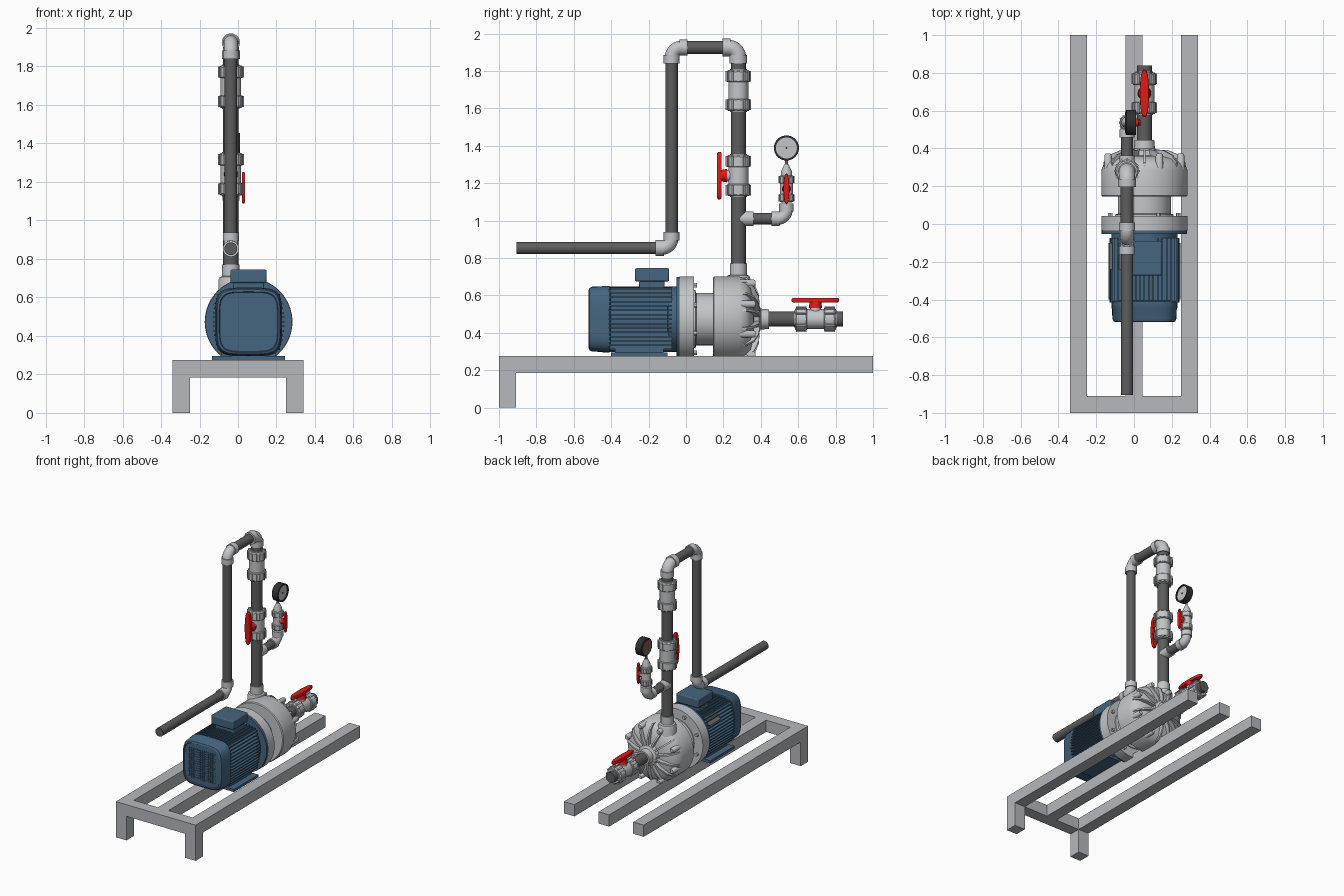
import bpy, bmesh, math
from mathutils import Matrix, Vector

if "Cube" in bpy.data.objects:
    bpy.data.objects.remove(bpy.data.objects["Cube"])

def material(name, c):
    m = bpy.data.materials.new(name)
    m.diffuse_color = (*c, 1)
    m.use_nodes = True
    m.node_tree.nodes["Principled BSDF"].inputs["Base Color"].default_value = m.diffuse_color
    return m

STEEL = material("frame_grey", (0.47, 0.48, 0.51))
CAST = material("pump_grey", (0.55, 0.56, 0.58))
PIPE = material("dark_pipe", (0.11, 0.11, 0.11))
BLUE = material("motor_blue", (0.06, 0.13, 0.21))
RED = material("handle_red", (0.75, 0.01, 0.01))
BLACK = material("gauge_black", (0.03, 0.03, 0.035))
BROWN = material("brass_brown", (0.20, 0.12, 0.08))
PLATE = material("plate_grey", (0.18, 0.18, 0.18))

X, Y, Z = Vector((1, 0, 0)), Vector((0, 1, 0)), Vector((0, 0, 1))

def axes(o, z, x=None):
    """Matrix with local z along z and local x along x."""
    z = Vector(z).normalized()
    x = Vector(x) if x is not None else (X if abs(z.x) < 0.9 else Y)
    x = (x - z * x.dot(z)).normalized()
    m = Matrix((x, z.cross(x), z)).transposed().to_4x4()
    m.translation = Vector(o)
    return m

def add(name, bm, mat, M=Matrix()):
    bm.transform(M)
    bmesh.ops.recalc_face_normals(bm, faces=bm.faces)
    me = bpy.data.meshes.new(name)
    bm.to_mesh(me)
    bm.free()
    me.materials.append(mat)
    ob = bpy.data.objects.new(name, me)
    bpy.context.collection.objects.link(ob)
    return ob

def skin(bm, loops):
    rows = [[bm.verts.new(p) for p in loop] for loop in loops]
    for a, b in zip(rows, rows[1:]):
        for i in range(len(a)):
            j = (i + 1) % len(a)
            bm.faces.new((a[i], a[j], b[j], b[i]))
    bm.faces.new(rows[0][::-1])
    bm.faces.new(rows[-1])

def ring(r, h, n=32, ry=None, power=2):
    """Circle, ellipse or rounded square (higher power) at height h."""
    out = []
    for i in range(n):
        c, s = math.cos(math.tau * i / n), math.sin(math.tau * i / n)
        f = lambda v: math.copysign(abs(v) ** (2 / power), v)
        out.append((r * f(c), (ry or r) * f(s), h))
    return out

def lathe(name, prof, mat, M, n=32):
    bm = bmesh.new()
    skin(bm, [ring(r, h, n) for r, h in prof])
    return add(name, bm, mat, M)

def rod(name, a, b, r, mat, n=32):
    a, b = Vector(a), Vector(b)
    return lathe(name, [(r, 0), (r, (b - a).length)], mat, axes(a, b - a), n)

def put_box(bm, lo, hi, M=Matrix()):
    lo, hi = Vector(lo), Vector(hi)
    d = hi - lo
    bmesh.ops.create_cube(bm, size=1, matrix=M @ Matrix.Translation((lo + hi) / 2) @ Matrix.Diagonal((*d, 1)))

def boxes(name, items, mat, M=Matrix()):
    bm = bmesh.new()
    for lo, hi in items:
        put_box(bm, lo, hi)
    return add(name, bm, mat, M)

def elbow(name, corner, d1, d2, r=0.042, R=0.055):
    """Quarter bend joining the legs that leave the corner along d1 and d2, with end collars."""
    c, d1, d2 = Vector(corner), Vector(d1), Vector(d2)
    ctr, side, loops = c + (d1 + d2) * R, d1.cross(d2), []
    for k in range(9):
        t = math.pi / 2 * k / 8
        out = -d2 * math.cos(t) - d1 * math.sin(t)
        loops.append([ctr + out * (R + r * math.cos(a)) + side * r * math.sin(a)
                      for a in (math.tau * i / 28 for i in range(28))])
    bm = bmesh.new()
    skin(bm, loops)
    add(name, bm, CAST)
    for i, d in enumerate((d1, d2)):
        rod(f"{name}_collar_{i}", c + d * R * 0.75, c + d * (R + 0.03), r + 0.005, CAST)

def valve(name, o, flow, side, s=1.0, handle=True):
    """Union valve with two ribbed nuts and an optional lever handle."""
    M = axes(o, flow, side) @ Matrix.Scale(s, 4)
    lathe(name + "_body", [(0.046, -0.115), (0.046, -0.05), (0.053, -0.045), (0.053, 0.045), (0.046, 0.05), (0.046, 0.115)], CAST, M)
    bm = bmesh.new()
    for k in (-1, 1):
        skin(bm, [ring(r, k * h) for r, h in ((0.058, 0.045), (0.062, 0.05), (0.062, 0.1), (0.054, 0.11))])
        for i in range(12):
            put_box(bm, (0.055, -0.006, k * 0.077 - 0.028), (0.068, 0.006, k * 0.077 + 0.028),
                    Matrix.Rotation(math.tau * i / 12, 4, 'Z'))
    add(name + "_nuts", bm, CAST, M)
    if handle:
        side_m = M @ Matrix.Rotation(math.pi / 2, 4, 'Y')
        lathe(name + "_neck", [(0.03, 0.03), (0.03, 0.062)], CAST, side_m, 20)
        lathe(name + "_stem", [(0.036, 0.06), (0.03, 0.095)], RED, side_m, 20)
        bm = bmesh.new()
        skin(bm, [ring(0.127 * q, h, 32, 0.024 * q, 2.4) for q, h in ((0.95, 0.09), (1, 0.095), (1, 0.108), (0.95, 0.113))])
        add(name + "_handle", bm, RED, side_m)

# Frame: three rails, front beam and two legs
boxes("frame_rails", [((x - 0.045, -0.91, 0.185), (x + 0.045, 1, 0.275)) for x in (-0.295, 0, 0.295)], STEEL)
boxes("frame_front_beam", [((-0.34, -1, 0.185), (0.34, -0.91, 0.275))], STEEL)
boxes("frame_legs", [((x - 0.045, -1, 0), (x + 0.045, -0.91, 0.185)) for x in (-0.295, 0.295)], STEEL)

# Motor, built along +y from its axis
CX, CZ = 0.055, 0.473
AX = axes((CX, 0, CZ), Y, X)
lathe("motor_core", [(0.152, -0.43), (0.152, -0.1), (0.175, -0.095), (0.175, -0.045)], BLUE, AX, 48)
lathe("motor_flange", [(0.226, -0.052), (0.226, -0.034)], BLUE, AX, 64)
bm = bmesh.new()
skin(bm, [ring(0.174 * q, h, 64, 0.178 * q, 4.5) for q, h in
          ((0.97, -0.405), (1, -0.41), (1, -0.445), (0.985, -0.45), (0.975, -0.5), (0.94, -0.515), (0.88, -0.52), (0.86, -0.514))])
add("fan_cover", bm, BLUE, AX)
fins = []
for i in range(-6, 7):
    o = i * 0.0235
    e = 0.186 - 1.2 * o * o
    fins.append(((CX - e, -0.415, CZ + o - 0.004), (CX + e, -0.075, CZ + o + 0.004)))
    e = 0.175 - 0.8 * o * o
    fins.append(((CX + o - 0.004, -0.415, CZ - e), (CX + o + 0.004, -0.075, CZ + e)))
boxes("motor_fins", fins, BLUE)
g = [i * 0.018 for i in range(-6, 7)]
boxes("fan_grille", [((CX + o - 0.002, -0.518, CZ - 0.115), (CX + o + 0.002, -0.512, CZ + 0.115)) for o in g]
      + [((CX - 0.115, -0.518, CZ + o - 0.002), (CX + 0.115, -0.512, CZ + o + 0.002)) for o in g], BLUE)
boxes("motor_feet", [((CX - 0.19, -0.4, 0.275), (CX + 0.19, -0.1, 0.295)),
                     ((CX - 0.14, -0.38, 0.29), (CX - 0.08, -0.12, 0.36)),
                     ((CX + 0.08, -0.38, 0.29), (CX + 0.14, -0.12, 0.36))], BLUE)
tb = boxes("terminal_box", [((CX - 0.08, -0.25, 0.6), (CX + 0.08, -0.115, 0.68)),
                            ((CX - 0.094, -0.273, 0.675), (CX + 0.094, -0.09, 0.745))], BLUE)
bv = tb.modifiers.new("edges", 'BEVEL')
bv.width, bv.segments = 0.008, 2
boxes("rating_plate", [((-0.045, -0.07, -0.03), (0.045, 0.07, 0.012))], PLATE,
      axes((CX - 0.145, -0.17, CZ + 0.115), (-0.75, 0, 0.66), (0.66, 0, 0.75)))

# Pump: coupling flange, neck, casing and ribbed end cover
lathe("pump_flange", [(0.228, -0.034), (0.228, 0.042)], CAST, AX, 64)
lathe("pump_neck", [(0.155, 0.03), (0.155, 0.05), (0.14, 0.055), (0.14, 0.16)], CAST, AX, 48)
lathe("pump_casing", [(0.222, 0.145), (0.228, 0.151), (0.228, 0.285), (0.215, 0.32), (0.185, 0.345), (0.12, 0.36), (0.05, 0.365)], CAST, AX, 64)
lathe("suction_stub", [(0.085, 0.35), (0.075, 0.39), (0.056, 0.4), (0.052, 0.445)], CAST, AX)
bm = bmesh.new()
for i in range(14):
    R = Matrix.Rotation(math.tau * (i + 0.5) / 14, 4, 'Z')
    side = [(0.05, 0.35), (0.05, 0.395), (0.13, 0.39), (0.19, 0.365), (0.222, 0.325), (0.222, 0.3)]
    skin(bm, [[R @ Vector((r, t, h)) for r, h in side] for t in (-0.006, 0.006)])
add("cover_ribs", bm, CAST, AX)
bm = bmesh.new()
for i in range(8):
    R = Matrix.Rotation(math.tau * (i + 0.5) / 8, 4, 'Z')
    skin(bm, [[R @ Matrix.Translation((0.208, 0, 0)) @ Vector(p) for p in ring(r, h, 16)] for r, h in ((0.02, 0.24), (0.02, 0.36), (0.014, 0.372))])
add("casing_bolt_lugs", bm, CAST, AX)
bm = bmesh.new()
for i in range(8):
    R = Matrix.Rotation(math.tau * (i + 0.5) / 8, 4, 'Z')
    skin(bm, [[R @ Matrix.Translation((0.195, 0, 0)) @ Vector(p) for p in ring(0.013, h, 6)] for h in (0.03, 0.058)])
add("flange_bolts", bm, CAST, AX)

# Suction line
rod("suction_pipe", (CX, 0.42, CZ), (CX, 0.84, CZ), 0.04, PIPE)
valve("suction_valve", (CX, 0.692, CZ), Y, Z)

# Discharge line
PX, PY, TOP = -0.037, 0.28, 1.925
lathe("discharge_neck", [(0.064, 0.5), (0.064, 0.69), (0.058, 0.705), (0.046, 0.71), (0.046, 0.77)], CAST, axes((PX, PY, 0), Z))
rod("riser_pipe", (PX, PY, 0.72), (PX, PY, TOP - 0.05), 0.04, PIPE)
valve("discharge_valve", (PX, PY, 1.24), Z, -Y)
valve("check_valve", (PX, PY, 1.695), Z, -Y, handle=False)
elbow("riser_elbow", (PX, PY, TOP), -Z, -Y)
rod("top_pipe", (PX, PY - 0.05, TOP), (PX, -0.025, TOP), 0.034, PIPE)
elbow("drop_elbow", (PX, -0.077, TOP), Y, -Z, 0.037)
rod("drop_pipe", (PX, -0.077, TOP - 0.05), (PX, -0.077, 0.9), 0.033, PIPE)
elbow("outlet_elbow", (PX, -0.077, 0.853), Z, -Y, 0.037)
rod("outlet_pipe", (PX, -0.12, 0.853), (PX, -0.905, 0.853), 0.033, PIPE)

# Gauge branch
GY = 0.537
rod("branch_tee", (PX, PY, 1.01), (PX, 0.362, 1.01), 0.039, CAST)
rod("branch_pipe", (PX, 0.35, 1.01), (PX, 0.5, 1.01), 0.031, PIPE)
elbow("branch_elbow", (PX, GY, 1.01), -Y, Z, 0.034, 0.05)
valve("gauge_valve", (PX, GY, 1.17), Z, X, 0.64)
lathe("gauge_reducer", [(0.03, 1.235), (0.03, 1.26), (0.012, 1.3)], CAST, axes((PX, GY, 0), Z), 24)
rod("gauge_stem", (PX, GY, 1.29), (PX, GY, 1.335), 0.008, BROWN, 16)
GA = axes((-0.045, GY, 1.388), X)
lathe("gauge_case", [(0.062, 0), (0.067, 0.005), (0.067, 0.055), (0.056, 0.055), (0.056, 0.045)], BLACK, GA, 40)
lathe("gauge_dial", [(0.056, 0.044), (0.056, 0.048)], CAST, GA, 40)
lathe("gauge_back", [(0.055, -0.002), (0.055, 0.001)], BROWN, GA, 40)
lathe("gauge_pin", [(0.005, 0.047), (0.005, 0.053)], BLACK, GA, 16)

# Smooth shading on curved parts only
bpy.ops.object.select_all(action='SELECT')
bpy.context.view_layer.objects.active = bpy.context.scene.objects["motor_core"]
bpy.ops.object.shade_smooth_by_angle(angle=math.radians(35))
